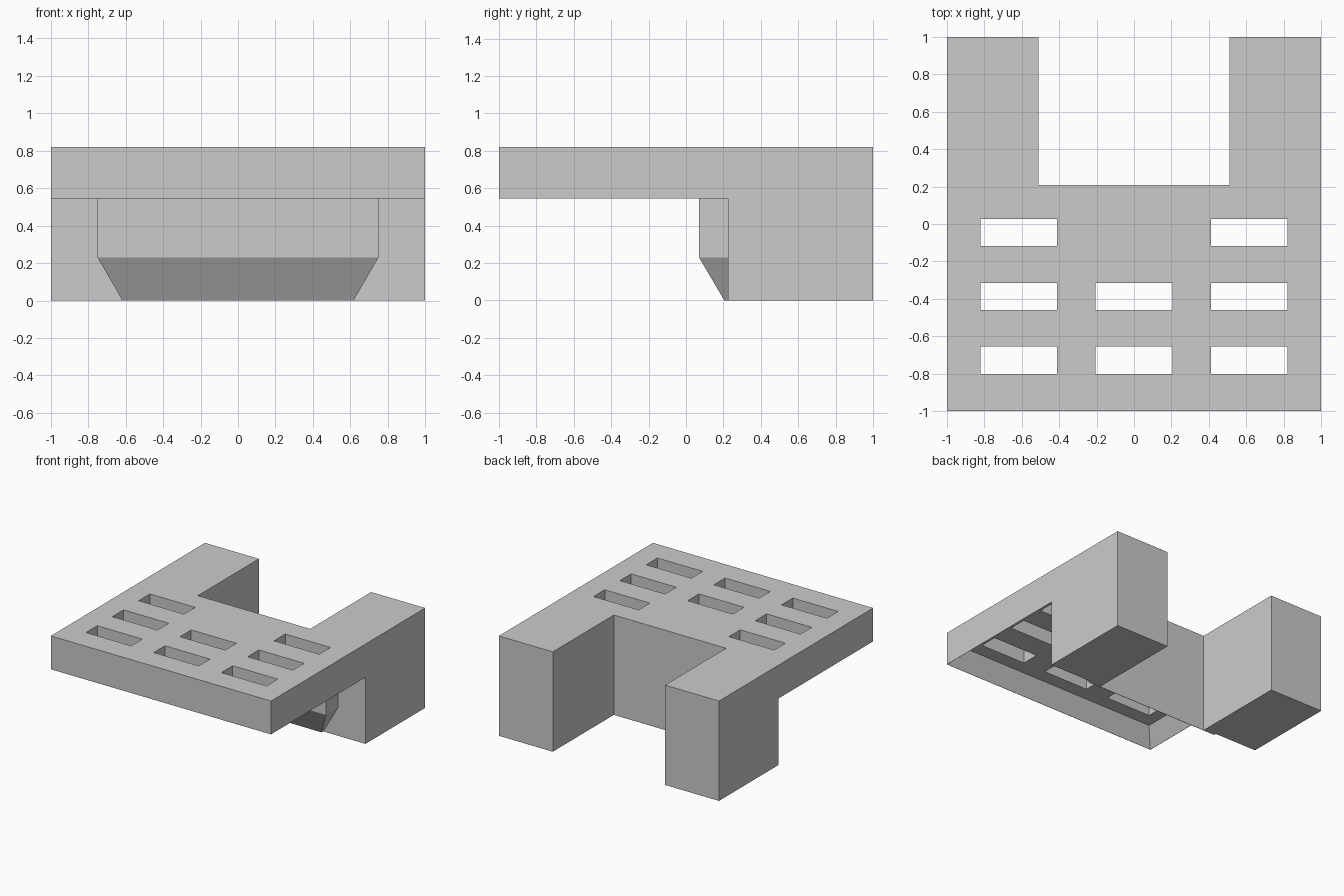
import bpy
import bmesh

cube = bpy.data.objects.get("Cube")
if cube:
    bpy.data.objects.remove(cube, do_unlink=True)

# Single grey finish
grey = bpy.data.materials.new("plain grey")
grey.use_nodes = True
COLOUR = (0.6, 0.6, 0.6, 1)
grey.diffuse_color = COLOUR
grey.node_tree.nodes["Principled BSDF"].inputs["Base Color"].default_value = COLOUR


def loft(name, rings):
    """Closed solid through rings that share a point count."""
    bm = bmesh.new()
    loops = [[bm.verts.new(p) for p in ring] for ring in rings]
    n = len(loops[0])
    for a, b in zip(loops, loops[1:]):
        for i in range(n):
            j = (i + 1) % n
            bm.faces.new((a[i], a[j], b[j], b[i]))
    bm.faces.new(loops[0])
    bm.faces.new(loops[-1])
    bmesh.ops.recalc_face_normals(bm, faces=bm.faces)
    mesh = bpy.data.meshes.new(name)
    bm.to_mesh(mesh)
    bm.free()
    mesh.materials.append(grey)
    obj = bpy.data.objects.new(name, mesh)
    bpy.context.collection.objects.link(obj)
    return obj


def rect(x0, x1, y0, y1, z):
    return [(x0, y0, z), (x1, y0, z), (x1, y1, z), (x0, y1, z)]


def box(name, x0, x1, y0, y1, z0, z1):
    return loft(name, [rect(x0, x1, y0, y1, z) for z in (z0, z1)])


def combine(target, tool, operation):
    """Apply a boolean and discard the tool."""
    mod = target.modifiers.new(operation, "BOOLEAN")
    mod.object, mod.operation, mod.solver = tool, operation, "EXACT"
    bpy.context.view_layer.objects.active = target
    bpy.ops.object.modifier_apply(modifier=mod.name)
    bpy.data.objects.remove(tool, do_unlink=True)


# Overhanging top slab and rear block, as one side profile
SLAB, LEG = 0.546, 0.225
profile = [(-1, SLAB), (LEG, SLAB), (LEG, 0), (1, 0), (1, 0.82), (-1, 0.82)]
body = loft("slotted_body", [[(x, y, z) for y, z in profile] for x in (-1, 1)])

# Recessed underside of the slab, with sides sloping in from the rim
RIM, CEILING = 0.998, 0.917
recess = loft("recess_cutter", [rect(-RIM, RIM, -RIM, LEG, 0.4),
                                rect(-RIM, RIM, -RIM, LEG, SLAB),
                                rect(-CEILING, CEILING, -CEILING, LEG, 0.69)])
combine(body, recess, "DIFFERENCE")

# Tapered front bulge reaching up into the recess
bulge = loft("front_bulge", [rect(-0.617, 0.617, 0.205, 0.4, 0),
                             rect(-0.75, 0.75, 0.07, 0.4, 0.23),
                             rect(-0.75, 0.75, 0.07, 0.4, 0.75)])
combine(body, bulge, "UNION")

# Rear notch that leaves two legs
notch = box("notch_cutter", -0.51, 0.51, 0.208, 1.2, -0.2, 1)
combine(body, notch, "DIFFERENCE")

# Slots through the top; the rear middle one is left solid
for x in (-0.615, 0, 0.615):
    for y in (-0.728, -0.387, -0.045):
        if x or y < -0.1:
            slot = box("slot_cutter", x - 0.205, x + 0.205, y - 0.073, y + 0.073, 0.5, 1)
            combine(body, slot, "DIFFERENCE")
